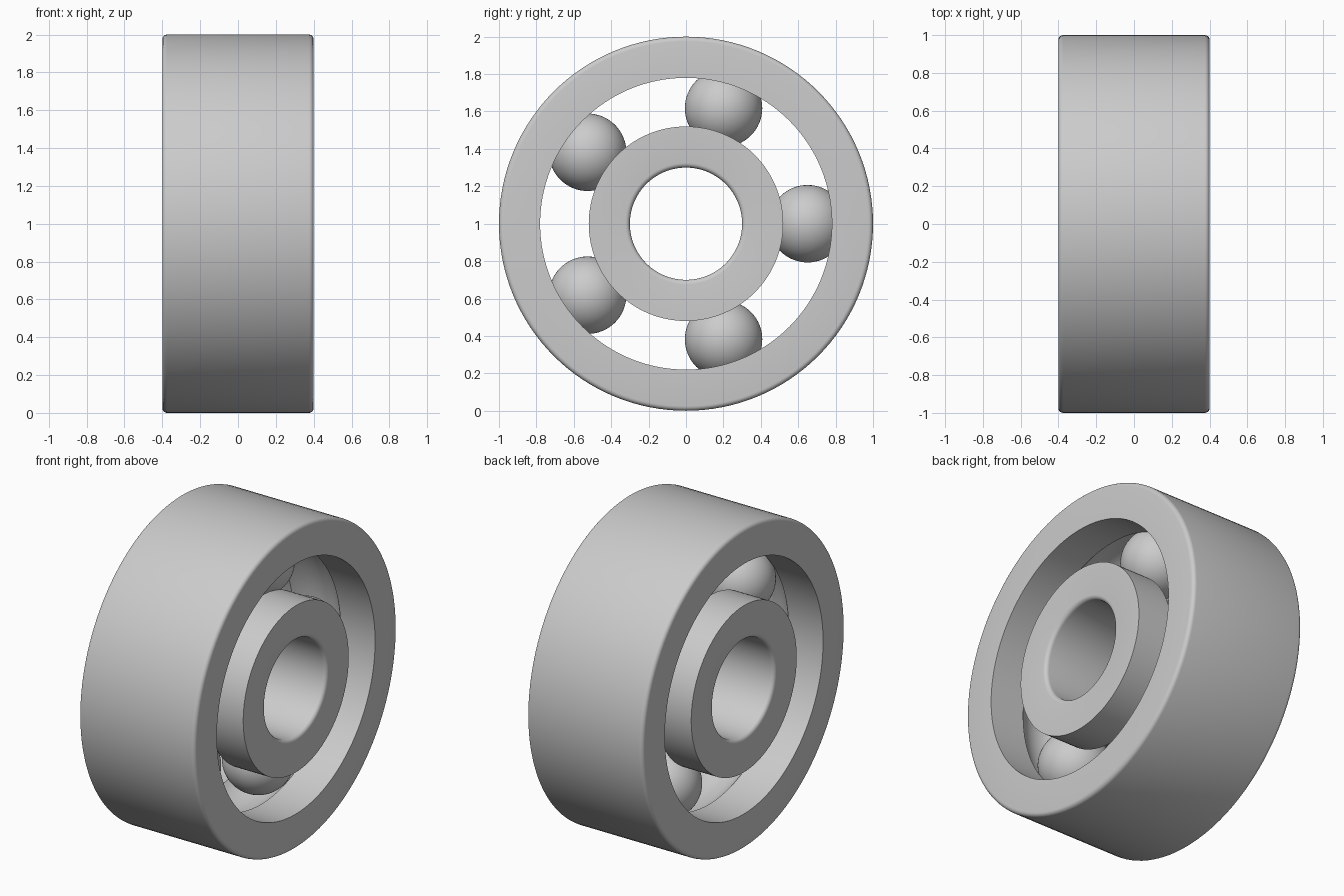
import bpy, bmesh
from math import pi, sin, cos, sqrt, atan2, tau, radians
from mathutils import Matrix, Vector

cube = bpy.data.objects.get("Cube")
if cube:
    bpy.data.objects.remove(cube)

HALF_WIDTH = 0.4
PITCH = 0.65       # radius of the circle through the ball centres
BALL = 0.207
GROOVE = 0.209
FILLET = 0.025
BALLS = 5
CENTRE = Vector((0, 0, 1))

steel = bpy.data.materials.new("steel grey")
steel.use_nodes = True
colour = (0.6, 0.6, 0.6, 1)
steel.diffuse_color = colour
steel.node_tree.nodes["Principled BSDF"].inputs["Base Color"].default_value = colour


def finish(bm, name):
    bmesh.ops.recalc_face_normals(bm, faces=bm.faces)
    mesh = bpy.data.meshes.new(name)
    bm.to_mesh(mesh)
    bm.free()
    mesh.materials.append(steel)
    obj = bpy.data.objects.new(name, mesh)
    bpy.context.collection.objects.link(obj)
    bpy.ops.object.select_all(action='DESELECT')
    obj.select_set(True)
    bpy.context.view_layer.objects.active = obj
    bpy.ops.object.shade_smooth_by_angle(angle=radians(30))
    return obj


def arc(x, r, radius, start, end, steps):
    angles = [start + (end - start) * i / steps for i in range(steps + 1)]
    return [(x + radius * cos(a), r + radius * sin(a)) for a in angles]


def race(name, land, rim, segments=128):
    """Ring turned about x: filleted rim on one side, ball groove on the other."""
    side = 1 if rim > land else -1
    c = HALF_WIDTH - FILLET
    r = rim - side * FILLET
    profile = arc(-c, r, FILLET, pi, pi - side * pi / 2, 5)
    profile += arc(c, r, FILLET, side * pi / 2, 0, 5)
    profile.append((HALF_WIDTH, land))
    rise = land - PITCH
    reach = sqrt(GROOVE ** 2 - rise ** 2)
    profile += arc(0, PITCH, GROOVE, atan2(rise, reach), atan2(rise, -reach), 20)
    profile.append((-HALF_WIDTH, land))

    bm = bmesh.new()
    rings = []
    for i in range(segments):
        a = tau * i / segments
        rings.append([bm.verts.new((x, q * cos(a), 1 + q * sin(a))) for x, q in profile])
    for i, ring in enumerate(rings):
        following = rings[(i + 1) % segments]
        for j in range(len(profile)):
            k = (j + 1) % len(profile)
            bm.faces.new((ring[j], ring[k], following[k], following[j]))
    finish(bm, name)


# Outer and inner races
race("outer_race", 0.78, 1.0)
race("inner_race", 0.52, 0.30)

# Evenly spaced balls
for i in range(BALLS):
    a = tau * i / BALLS
    bm = bmesh.new()
    place = Matrix.Translation(CENTRE + Vector((0, PITCH * cos(a), PITCH * sin(a))))
    bmesh.ops.create_uvsphere(bm, u_segments=64, v_segments=32, radius=BALL, matrix=place)
    finish(bm, f"ball_{i + 1}")
